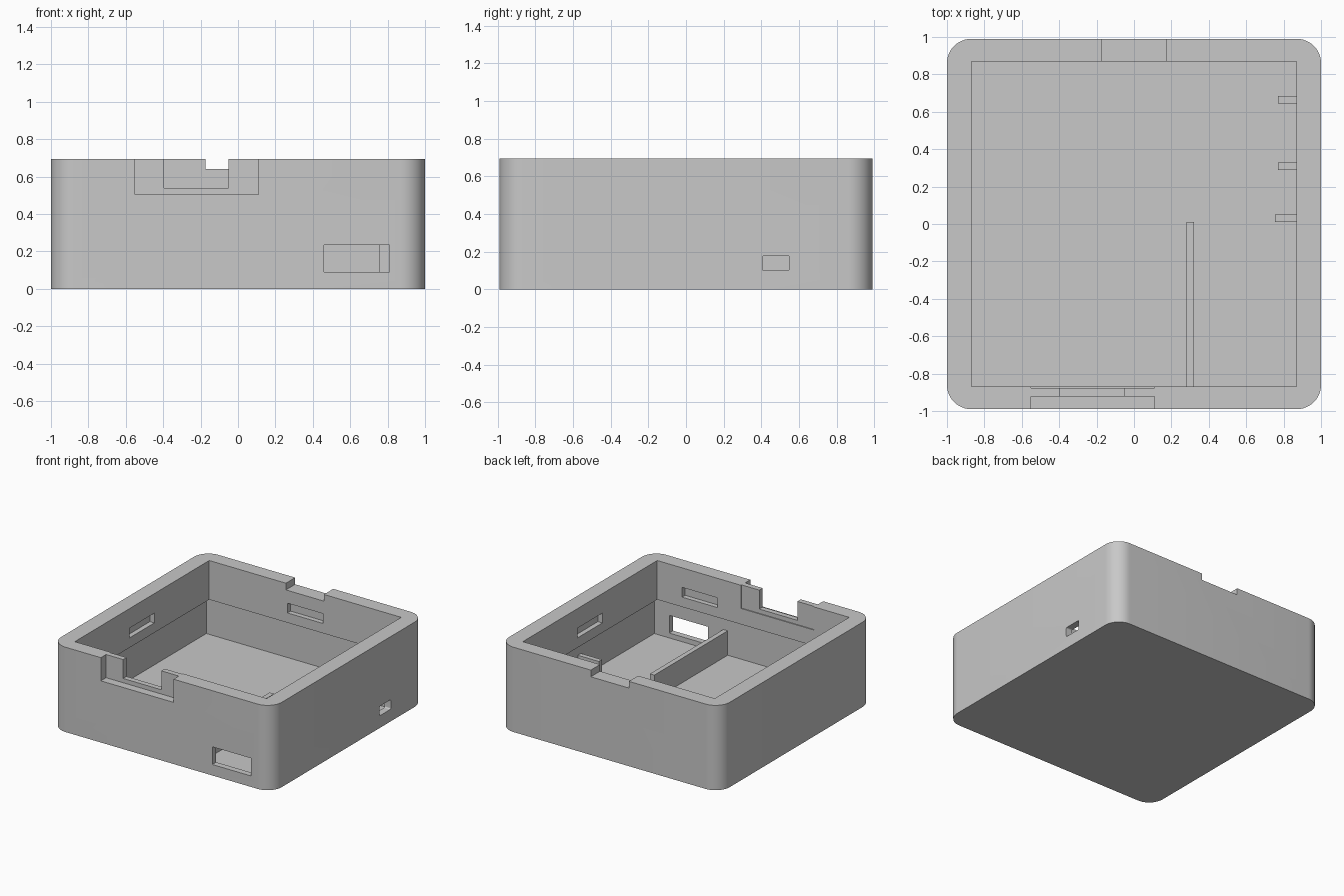
import bpy, bmesh

cube = bpy.data.objects.get("Cube")
if cube:
    bpy.data.objects.remove(cube, do_unlink=True)

grey = bpy.data.materials.new("light grey plastic")
grey.use_nodes = True
colour = (0.58, 0.58, 0.58, 1)
grey.diffuse_color = colour
grey.node_tree.nodes["Principled BSDF"].inputs["Base Color"].default_value = colour

W, D, H = 1.0, 0.99, 0.695      # half width, half depth, height
LIP = 0.87                      # half size of the top opening
IN_X, IN_Y = 0.945, 0.94        # half size of the lower cavity
FLOOR, LEDGE, OVER = 0.05, 0.375, 0.9


def box(name, x, y, z, radius=0, axis=2):
    """Box from (min, max) pairs, with optional rounding of edges along one axis."""
    bm = bmesh.new()
    bmesh.ops.create_cube(bm, size=1)
    for v in bm.verts:
        v.co = [lo + (c + 0.5) * (hi - lo) for c, (lo, hi) in zip(v.co, (x, y, z))]
    if radius:
        edges = [e for e in bm.edges
                 if abs((e.verts[0].co - e.verts[1].co).normalized()[axis]) > 0.9]
        bmesh.ops.bevel(bm, geom=edges, offset=radius, segments=12, profile=0.5,
                        affect='EDGES')
    mesh = bpy.data.meshes.new(name)
    bm.to_mesh(mesh)
    bm.free()
    mesh.materials.append(grey)
    obj = bpy.data.objects.new(name, mesh)
    bpy.context.collection.objects.link(obj)
    return obj


def cut(target, *args, **kw):
    """Subtract a box from the target."""
    tool = box("cutter", *args, **kw)
    tool.hide_render = True
    mod = target.modifiers.new("cut", 'BOOLEAN')
    mod.operation, mod.solver, mod.object = 'DIFFERENCE', 'EXACT', tool
    bpy.context.view_layer.objects.active = target
    bpy.ops.object.modifier_apply(modifier=mod.name)
    bpy.data.objects.remove(tool, do_unlink=True)


# Hollow case with an overhanging upper wall
case = box("case_body", (-W, W), (-D, D), (0, H), radius=0.13)
cut(case, (-IN_X, IN_X), (-IN_Y, IN_Y), (FLOOR, LEDGE))
cut(case, (-LIP, LIP), (-LIP, LIP), (0.2, OVER))

# Back rim notch
cut(case, (-0.175, 0.17), (0.8, 1.1), (0.64, OVER))

# Front connector recess, its opening and the shallow inner relief
cut(case, (-0.55, 0.11), (-1.1, -0.922), (0.505, OVER))
cut(case, (-0.395, -0.05), (-1.05, -0.8), (0.54, OVER))
cut(case, (-0.55, 0.11), (-0.878, -0.8), (0.505, OVER))

# Front window and side port
cut(case, (0.46, 0.81), (-1.1, -0.9), (0.09, 0.235))
cut(case, (0.9, 1.1), (0.405, 0.55), (0.1, 0.178), radius=0.01, axis=0)

# Snap slots inside the upper walls
slot_z, deep = (0.455, 0.535), LIP + 0.04
cut(case, (-0.16, 0.16), (0.8, deep), slot_z)
cut(case, (0.325, 0.645), (-deep, -0.8), slot_z)
for side in (-1, 1):
    cut(case, sorted((side * 0.8, side * deep)), (-0.16, 0.16), slot_z)

# Inner partition and side ribs
TOP = 0.25
box("partition", (0.28, 0.32), (-IN_Y - 0.01, 0.01), (FLOOR - 0.01, TOP))
for i, (x, y) in enumerate(((0.755, 0.03), (0.77, 0.31), (0.77, 0.665))):
    box(f"side_rib_{i + 1}", (x, IN_X + 0.01), (y - 0.02, y + 0.02), (FLOOR - 0.01, TOP))

bpy.ops.object.select_all(action='DESELECT')
case.select_set(True)
bpy.context.view_layer.objects.active = case
bpy.ops.object.shade_smooth_by_angle(angle=0.5)
